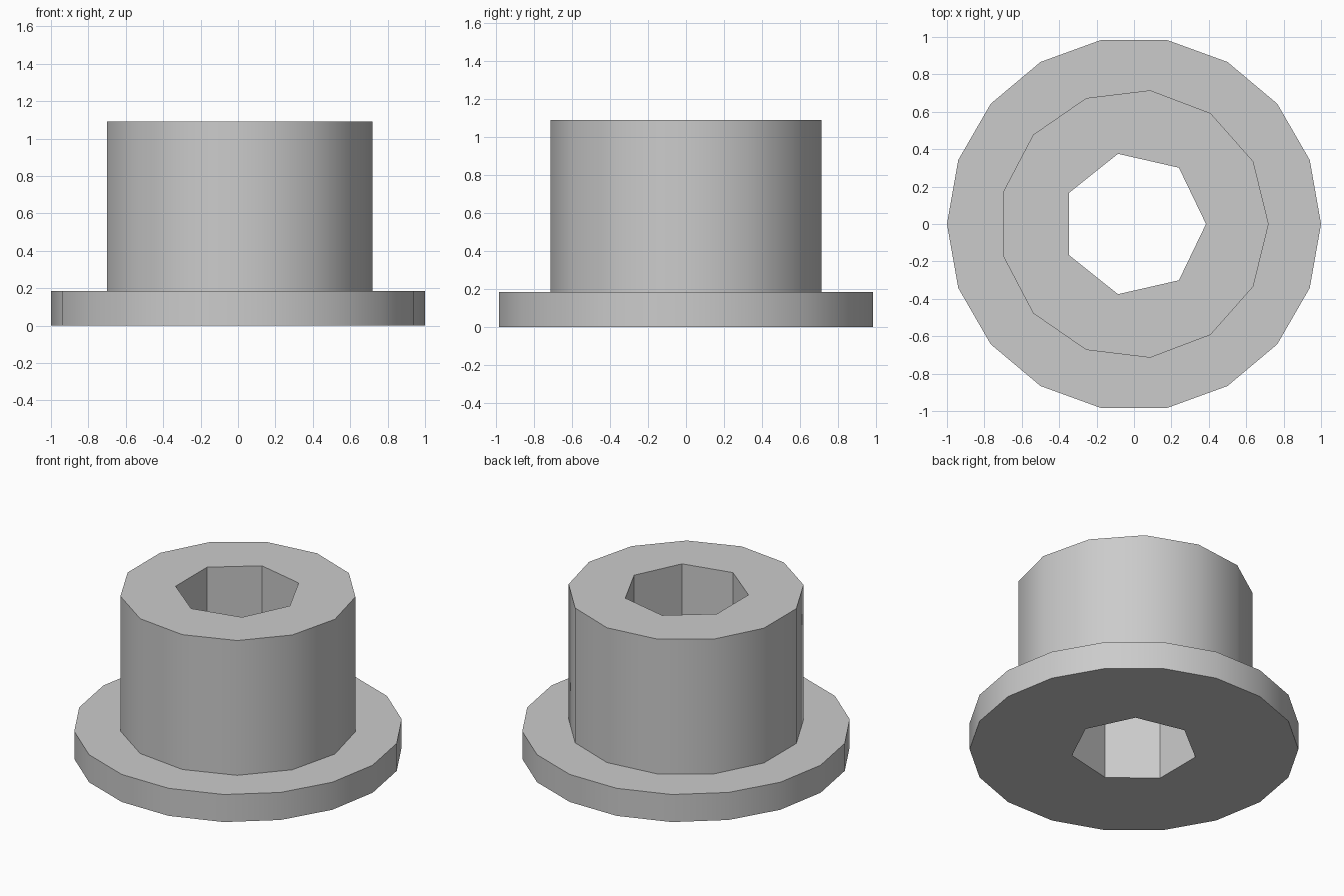
import bpy, bmesh, math

cube = bpy.data.objects.get("Cube")
if cube:
    bpy.data.objects.remove(cube, do_unlink=True)

FLANGE_R, FLANGE_SIDES, FLANGE_TOP = 1.0, 18, 0.185
BARREL_R, BARREL_SIDES, BARREL_TOP = 0.72, 13, 1.09
BORE_R, BORE_SIDES = 0.385, 7

# Plain grey material
grey = bpy.data.materials.new("light grey")
grey.use_nodes = True
colour = (0.6, 0.6, 0.6, 1.0)
grey.diffuse_color = colour
grey.node_tree.nodes["Principled BSDF"].inputs["Base Color"].default_value = colour

bm = bmesh.new()


def ring(radius, sides, z):
    """Closed loop of edges with its first corner on +x."""
    verts = []
    for i in range(sides):
        a = math.tau * i / sides
        verts.append(bm.verts.new((radius * math.cos(a), radius * math.sin(a), z)))
    edges = [bm.edges.new((verts[i - 1], verts[i])) for i in range(sides)]
    return verts, edges


def wall(lower, upper):
    """Upright quads between two matching rings."""
    a, b = lower[0], upper[0]
    for i in range(len(a)):
        bm.faces.new((a[i - 1], a[i], b[i], b[i - 1]))


def annulus(outer, inner):
    """Flat face with a hole, between rings of different side counts."""
    bmesh.ops.triangle_fill(bm, use_beauty=True, edges=outer[1] + inner[1])


flange_low = ring(FLANGE_R, FLANGE_SIDES, 0)
flange_high = ring(FLANGE_R, FLANGE_SIDES, FLANGE_TOP)
barrel_low = ring(BARREL_R, BARREL_SIDES, FLANGE_TOP)
barrel_high = ring(BARREL_R, BARREL_SIDES, BARREL_TOP)
bore_low = ring(BORE_R, BORE_SIDES, 0)
bore_high = ring(BORE_R, BORE_SIDES, BARREL_TOP)

# Flange rim, barrel and through bore
wall(flange_low, flange_high)
wall(barrel_low, barrel_high)
wall(bore_low, bore_high)

# Underside, shoulder and top face
annulus(flange_low, bore_low)
annulus(flange_high, barrel_low)
annulus(barrel_high, bore_high)

bmesh.ops.recalc_face_normals(bm, faces=bm.faces[:])
mesh = bpy.data.meshes.new("flanged_bushing")
bm.to_mesh(mesh)
bm.free()
mesh.materials.append(grey)

bushing = bpy.data.objects.new("flanged_bushing", mesh)
bpy.context.collection.objects.link(bushing)

# Round outside walls, crisp bore and rims
bpy.ops.object.select_all(action="DESELECT")
bushing.select_set(True)
bpy.context.view_layer.objects.active = bushing
bpy.ops.object.shade_smooth_by_angle(angle=math.radians(30))
